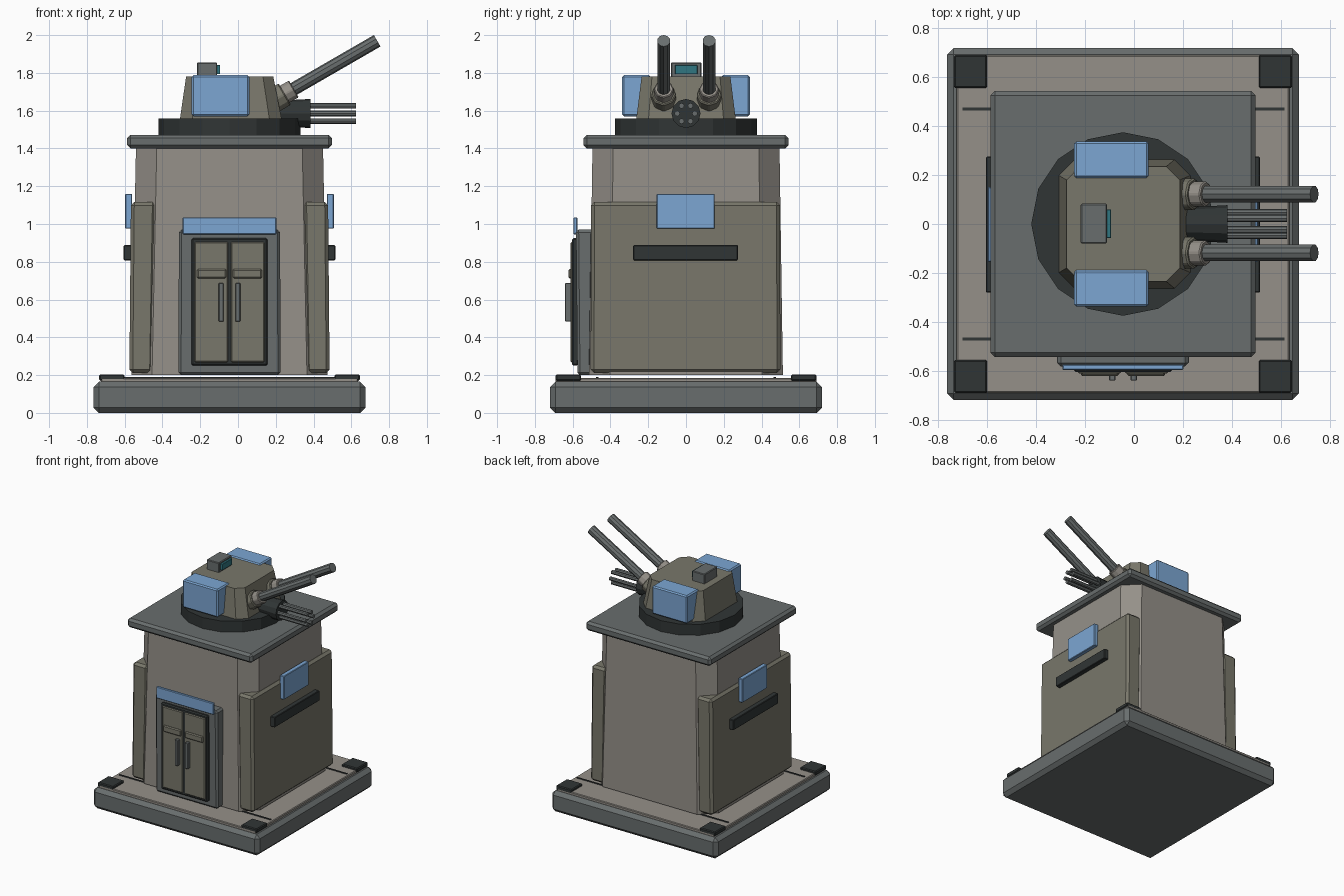
import bpy, bmesh, math
from mathutils import Matrix, Vector

if "Cube" in bpy.data.objects:
    bpy.data.objects.remove(bpy.data.objects["Cube"])

CX = -0.045  # tower axis in x


def material(name, r, g, b):
    m = bpy.data.materials.new(name)
    m.diffuse_color = (r, g, b, 1)
    m.use_nodes = True
    m.node_tree.nodes["Principled BSDF"].inputs["Base Color"].default_value = m.diffuse_color
    return m


STEEL = material("steel", 0.14, 0.155, 0.155)
STONE = material("warm_grey", 0.30, 0.28, 0.25)
OLIVE = material("olive", 0.19, 0.185, 0.145)
DARK = material("dark", 0.03, 0.036, 0.036)
BLUE = material("blue", 0.20, 0.38, 0.65)
TEAL = material("teal", 0.03, 0.18, 0.22)


def finish(bm, name, mat, bevel=0):
    if bevel:
        bmesh.ops.bevel(bm, geom=bm.edges[:], offset=bevel, segments=1,
                        affect='EDGES', clamp_overlap=True)
    bmesh.ops.recalc_face_normals(bm, faces=bm.faces[:])
    me = bpy.data.meshes.new(name)
    bm.to_mesh(me)
    bm.free()
    me.materials.append(mat)
    ob = bpy.data.objects.new(name, me)
    bpy.context.collection.objects.link(ob)
    return ob


def box(name, x, y, z, mat, bevel=0.004):
    """Box from (min, max) ranges."""
    c = [(a + b) / 2 for a, b in (x, y, z)]
    s = [abs(b - a) for a, b in (x, y, z)]
    bm = bmesh.new()
    bmesh.ops.create_cube(bm, size=1, matrix=Matrix.Translation(c) @ Matrix.Diagonal((*s, 1)))
    return finish(bm, name, mat, bevel)


def outline(x0, x1, y0, y1, ch):
    """Rectangle with optional cut corners."""
    if not ch:
        return [(x0, y0), (x1, y0), (x1, y1), (x0, y1)]
    return [(x0 + ch, y0), (x1 - ch, y0), (x1, y0 + ch), (x1, y1 - ch),
            (x1 - ch, y1), (x0 + ch, y1), (x0, y1 - ch), (x0, y0 + ch)]


def loft(name, bottom, z0, top, z1, mat, bevel=0):
    bm = bmesh.new()
    lo = [bm.verts.new((x, y, z0)) for x, y in outline(*bottom)]
    hi = [bm.verts.new((x, y, z1)) for x, y in outline(*top)]
    n = len(lo)
    bm.faces.new(lo[::-1])
    bm.faces.new(hi)
    for i in range(n):
        j = (i + 1) % n
        bm.faces.new((lo[i], lo[j], hi[j], hi[i]))
    return finish(bm, name, mat, bevel)


def rod(name, a, b, r, sides, mat, r2=None, bevel=0):
    """Cylinder or cone between two points."""
    a, b = Vector(a), Vector(b)
    d = b - a
    m = Matrix.Translation((a + b) / 2) @ d.to_track_quat('Z', 'Y').to_matrix().to_4x4()
    bm = bmesh.new()
    bmesh.ops.create_cone(bm, cap_ends=True, segments=sides, radius1=r,
                          radius2=r if r2 is None else r2, depth=d.length, matrix=m)
    return finish(bm, name, mat, bevel)


# Base: slab, floor plate, corner pads, seams
box("base_slab", (CX - .72, CX + .72), (-.72, .72), (0, .165), STEEL, .028)
box("floor_plate", (CX - .68, CX + .68), (-.69, .69), (.15, .185), STONE, .005)
for sx in (-1, 1):
    for sy in (-1, 1):
        box("corner_pad", (CX + sx * .555, CX + sx * .69), (sy * .555, sy * .69),
            (.17, .203), DARK, .006)
for y in (-.47, .47):
    box("floor_seam", (-.70, .615), (y - .006, y + .006), (.18, .19), DARK, 0)

# Tower body and roof
loft("tower_body", (CX - .52, CX + .52, -.513, .513, .11), .2,
     (CX - .495, CX + .495, -.495, .495, .11), 1.41, STONE)
box("roof_slab", (CX - .542, CX + .542), (-.543, .543), (1.40, 1.472), STEEL, .018)

# Side armour panels with window and slot
for s in (-1, 1):
    def span(a, b):
        return tuple(sorted((CX + s * a, CX + s * b)))
    loft("armour_panel", (*span(.405, .530), -.505, .5, 0), .212,
         (*span(.390, .522), -.502, .497, 0), 1.117, OLIVE, .018)
    box("side_window", span(.515, .552), (-.155, .152), (.975, 1.16), BLUE)
    box("side_slot", span(.52, .560), (-.28, .275), (.808, .888), DARK)

# Doorway: surround, canopy, frame, two leaves
loft("door_surround", (CX - .27, CX + .27, -.575, -.50, 0), .2,
     (CX - .268, CX + .268, -.582, -.49, 0), .97, STEEL, .014)
box("door_canopy", (CX - .248, CX + .248), (-.596, -.575), (.945, 1.035), BLUE)
box("door_frame", (CX - .202, CX + .202), (-.604, -.57), (.25, .925), DARK, .008)
for s in (-1, 1):
    def dx(a, b):
        return tuple(sorted((CX + s * a, CX + s * b)))
    box("door_leaf", dx(.007, .185), (-.611, -.59), (.268, .905), OLIVE, .006)
    box("door_band", dx(.017, .172), (-.622, -.60), (.712, .762), OLIVE, .007)
    box("door_handle", dx(.031, .057), (-.640, -.60), (.484, .687), STEEL, .003)

# Turret ring and housing
rod("turret_ring", (CX, 0, 1.465), (CX, 0, 1.558), .375, 16, DARK)
loft("turret_housing", (-.308, .232, -.264, .264, .065), 1.55,
     (-.275, .187, -.235, .235, .055), 1.78, OLIVE)
for s in (-1, 1):
    box("turret_side_pod", (-.245, .06), tuple(sorted((s * .187, s * .338))),
        (1.57, 1.788), BLUE, .009)
box("sensor_box", (-.218, -.11), (-.08, .083), (1.77, 1.855), STEEL, .005)
box("sensor_lens", (-.115, -.094), (-.058, .06), (1.793, 1.842), TEAL, .002)

# Raised twin guns
tilt = math.radians(30)
for y in (-.118, .122):
    def along(t):
        return (.2 + t * math.cos(tilt), y, 1.66 + t * math.sin(tilt))
    rod("gun_socket", along(-.04), along(.055), .067, 8, OLIVE, bevel=.006)
    rod("gun_collar", along(.05), along(.11), .053, 8, STONE, bevel=.005)
    rod("gun_barrel", along(.09), along(.62), .035, 10, STEEL)

# Lower rotary gun
GZ = 1.585
rod("rotary_housing", (.18, 0, GZ), (.383, 0, GZ), .066, 12, DARK, r2=.077)
for i in range(6):
    a = math.radians(60 * i)
    y, z = .047 * math.cos(a), GZ + .047 * math.sin(a)
    rod("rotary_barrel", (.36, y, z), (.625, y, z), .015, 8, STEEL)
